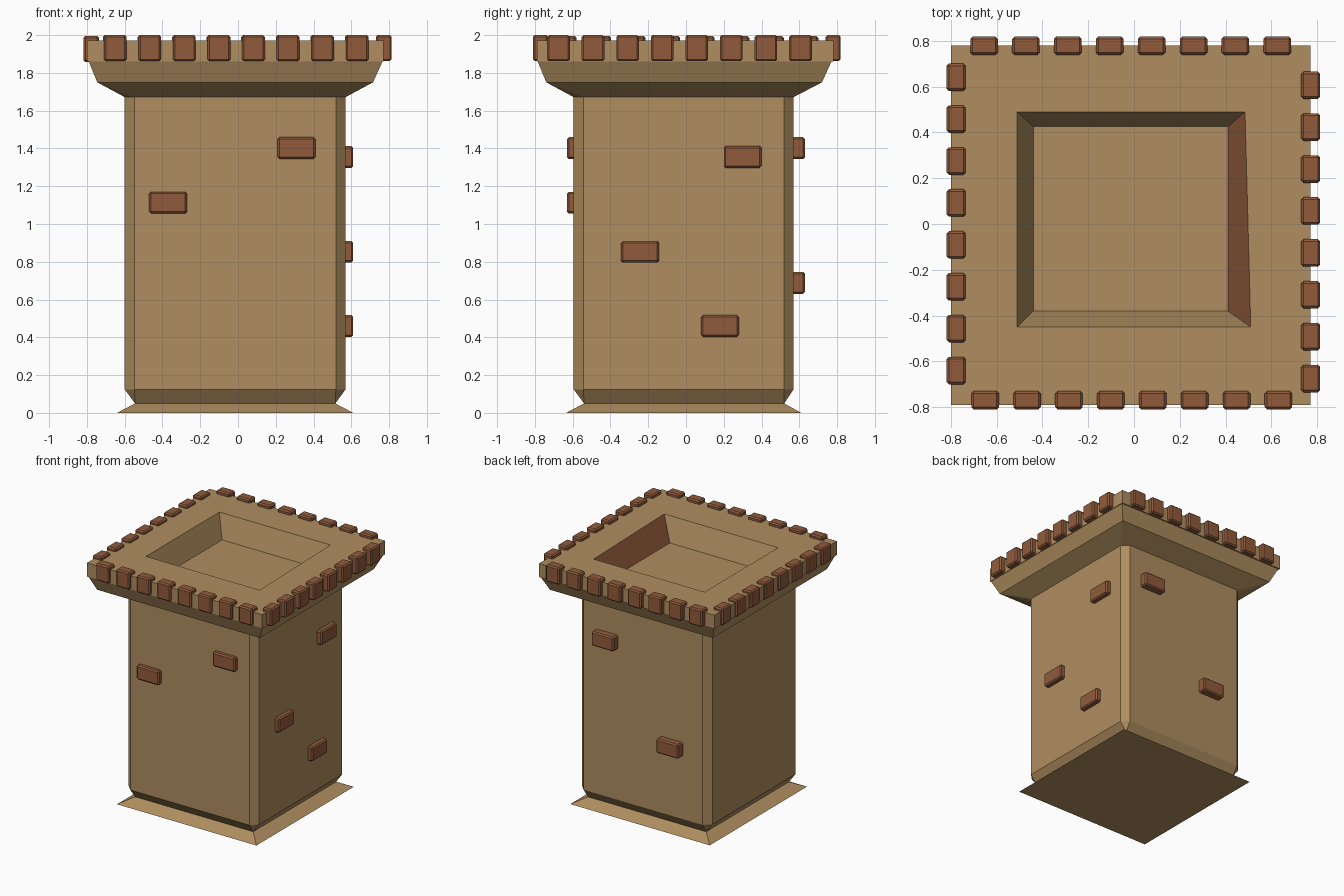
import bpy, bmesh

if "Cube" in bpy.data.objects:
    bpy.data.objects.remove(bpy.data.objects["Cube"])

def material(name, rgb):
    m = bpy.data.materials.new(name)
    m.diffuse_color = (*rgb, 1)
    m.use_nodes = True
    m.node_tree.nodes["Principled BSDF"].inputs["Base Color"].default_value = m.diffuse_color
    return m

stone = material("sandstone", (0.43, 0.27, 0.115))
brick = material("brick", (0.28, 0.105, 0.045))

def finish(bm, name, mats):
    me = bpy.data.meshes.new(name)
    bm.to_mesh(me)
    bm.free()
    for m in mats:
        me.materials.append(m)
    ob = bpy.data.objects.new(name, me)
    bpy.context.collection.objects.link(ob)
    return ob

def ring(bm, x0, x1, y0, y1, z, c=0.0):
    """Rectangle with corners cut by c, always eight points."""
    pts = [(x0 + c, y0), (x1 - c, y0), (x1, y0 + c), (x1, y1 - c),
           (x1 - c, y1), (x0 + c, y1), (x0, y1 - c), (x0, y0 + c)]
    return [bm.verts.new((x, y, z)) for x, y in pts]

def bridge(bm, a, b):
    n = len(a)
    return [bm.faces.new((a[i], a[(i + 1) % n], b[(i + 1) % n], b[i])) for i in range(n)]

# Tower: stacked outline from the splayed foot to the flared parapet, then the pit
LEVELS = [  # x0, x1, y0, y1, z, corner cut
    (-0.64, 0.61, -0.635, 0.61, 0.0, 0),
    (-0.545, 0.515, -0.54, 0.52, 0.05, 0),
    (-0.60, 0.57, -0.595, 0.57, 0.125, 0.052),
    (-0.60, 0.57, -0.595, 0.57, 1.672, 0.052),
    (-0.745, 0.715, -0.74, 0.72, 1.75, 0),
    (-0.79, 0.765, -0.785, 0.77, 1.86, 0),
    (-0.80, 0.77, -0.79, 0.78, 1.86, 0),
    (-0.80, 0.77, -0.79, 0.78, 1.972, 0),
    (-0.51, 0.51, -0.45, 0.49, 1.972, 0),
    (-0.44, 0.41, -0.38, 0.425, 1.79, 0)]
bm = bmesh.new()
rings = [ring(bm, *lv) for lv in LEVELS]
for v in rings[8][3:5]:          # pit rim is slightly skewed at the back right
    v.co.x = 0.485
bm.faces.new(rings[0][::-1])
bm.faces.new(rings[-1])
for i, (a, b) in enumerate(zip(rings, rings[1:])):
    faces = bridge(bm, a, b)
    if i == 8:
        faces[2].material_index = 1   # brick-coloured pit wall
bmesh.ops.remove_doubles(bm, verts=bm.verts, dist=0.0005)
bmesh.ops.recalc_face_normals(bm, faces=bm.faces)
finish(bm, "tower", [stone, brick])

def block(name, x, y, z, sx, sy, sz):
    bm = bmesh.new()
    bmesh.ops.create_cube(bm, size=1)
    bmesh.ops.scale(bm, vec=(sx, sy, sz), verts=bm.verts)
    bmesh.ops.translate(bm, vec=(x, y, z), verts=bm.verts)
    bmesh.ops.bevel(bm, geom=bm.edges[:], offset=0.01, segments=1, affect='EDGES')
    finish(bm, name, [brick])

# Rows of bricks around the parapet
STEP = 0.183
for i in range(8):
    d = i * STEP
    block("rim_brick_front", -0.65 + d, -0.77, 1.931, 0.12, 0.08, 0.138)
    block("rim_brick_back", -0.655 + d, 0.779, 1.931, 0.12, 0.08, 0.138)
    block("rim_brick_left", -0.777, -0.64 + d, 1.926, 0.083, 0.12, 0.138)
    block("rim_brick_right", 0.772, -0.675 + d, 1.931, 0.083, 0.12, 0.138)

# Single bricks standing out of the walls
for x, z in ((0.31, 1.402), (-0.37, 1.113)):
    block("wall_brick_front", x, -0.59, z, 0.20, 0.08, 0.115)
for x, z in ((0.31, 1.402), (-0.27, 0.688)):
    block("wall_brick_back", x, 0.59, z, 0.20, 0.08, 0.115)
for y, z in ((0.30, 1.355), (-0.243, 0.853), (0.18, 0.46)):
    block("wall_brick_right", 0.57, y, z, 0.08, 0.20, 0.115)
